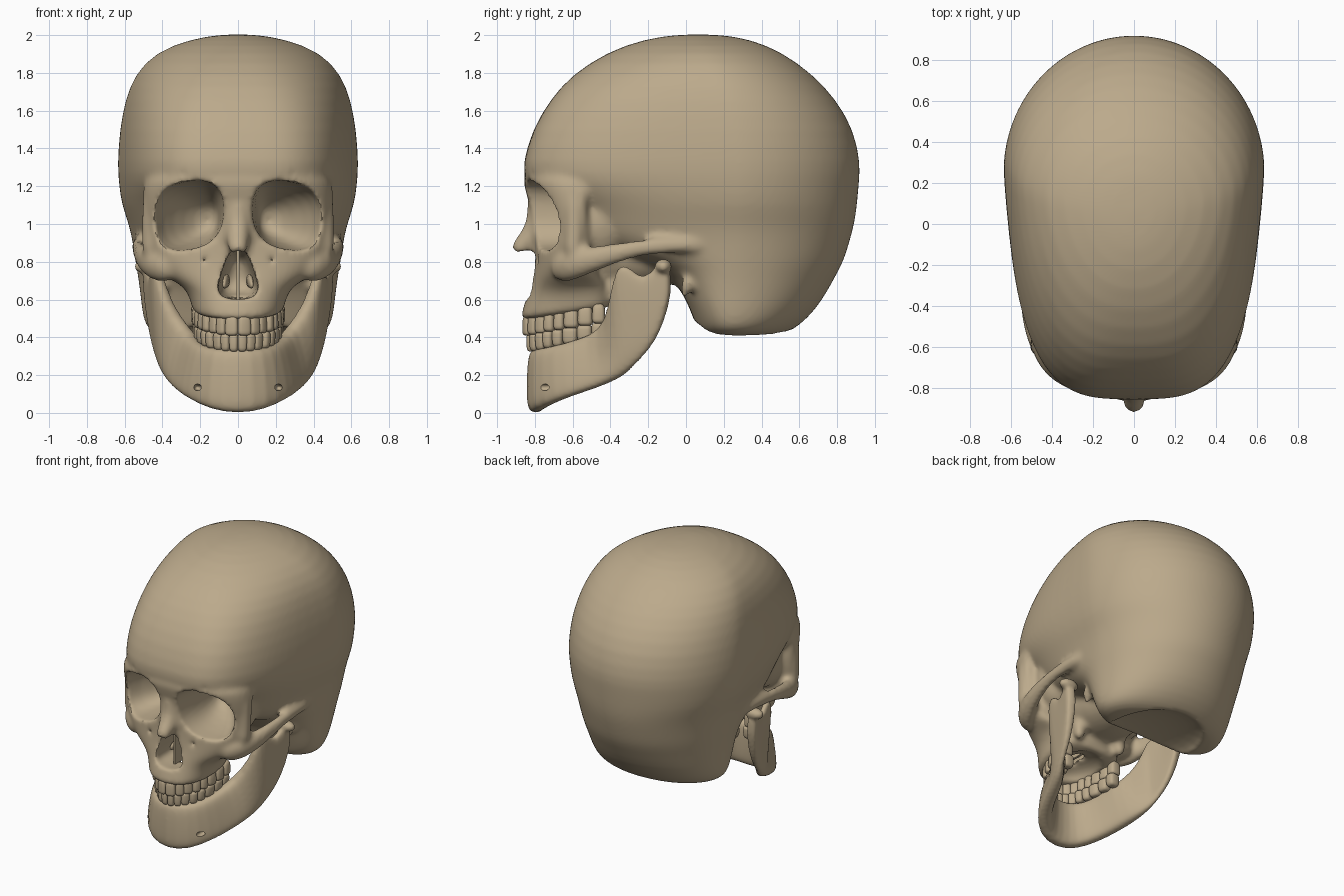
import bpy, bmesh, math
from mathutils import Vector, Matrix

if "Cube" in bpy.data.objects:
    bpy.data.objects.remove(bpy.data.objects["Cube"])

bone = bpy.data.materials.new("bone")
bone.diffuse_color = (0.50, 0.40, 0.26, 1)
bone.use_nodes = True
bone.node_tree.nodes["Principled BSDF"].inputs["Base Color"].default_value = bone.diffuse_color


def finish(name, bm, subdiv=0):
    bmesh.ops.recalc_face_normals(bm, faces=bm.faces)
    me = bpy.data.meshes.new(name)
    bm.to_mesh(me)
    bm.free()
    me.materials.append(bone)
    ob = bpy.data.objects.new(name, me)
    bpy.context.collection.objects.link(ob)
    if subdiv:
        ob.modifiers.new("sub", 'SUBSURF').levels = subdiv
        apply_all(ob)
    return ob


def select(obs):
    bpy.ops.object.select_all(action='DESELECT')
    for o in obs:
        o.select_set(True)
    bpy.context.view_layer.objects.active = obs[0]


def apply_all(ob):
    select([ob])
    for m in list(ob.modifiers):
        bpy.ops.object.modifier_apply(modifier=m.name)


def loft(name, rings, subdiv=1):
    bm = bmesh.new()
    vs = [[bm.verts.new(p) for p in r] for r in rings]
    n = len(vs[0])
    for a, b in zip(vs, vs[1:]):
        for i in range(n):
            bm.faces.new((a[i], a[(i + 1) % n], b[(i + 1) % n], b[i]))
    bm.faces.new(vs[0])
    bm.faces.new(vs[-1])
    return finish(name, bm, subdiv)


def power(v, n):
    return math.copysign(abs(v) ** (2 / n), v)


def angles(n):
    return [2 * math.pi * i / n for i in range(n)]


def flat_ring(z, w, yf, yb, yc, n, nb=2.0, tilt=0.0, taper=0.0):
    """Egg shaped horizontal section with separate front and back halves."""
    pts = []
    for a in angles(48):
        s, c = math.sin(a), math.cos(a)
        e = nb if s > 0 else n
        f = power(s, e)
        y = yc + (yb - yc if s > 0 else yc - yf) * f
        pts.append((w * power(c, e) * (1 + taper * min(f, 0)), y, z + tilt * (y + 0.85)))
    return pts


def tube(name, pts, flat=1.0):
    """Bar through (x, y, z, radius) points, optionally flattened sideways."""
    rings = []
    for i, p in enumerate(pts):
        a, b = pts[max(i - 1, 0)], pts[min(i + 1, len(pts) - 1)]
        t = (Vector(b[:3]) - Vector(a[:3])).normalized()
        u = t.cross(Vector((1, 0, 0))).normalized()
        v = t.cross(u) * flat
        rings.append([Vector(p[:3]) + p[3] * (u * math.cos(q) + v * math.sin(q)) for q in angles(10)])
    return loft(name, rings)


def ball(name, c, r):
    bm = bmesh.new()
    bmesh.ops.create_uvsphere(bm, u_segments=24, v_segments=16, radius=1,
                              matrix=Matrix.Translation(c) @ Matrix.Diagonal((*r, 1)))
    return finish(name, bm)


def both(fn, name, pts, *args):
    return [fn(name, [(s * p[0], *p[1:]) for p in pts], *args) for s in (1, -1)]


def balls(name, c, r):
    return [ball(name, (s * c[0], c[1], c[2]), r) for s in (1, -1)]


def fuse(name, obs, voxel, smooth=0):
    select(obs)
    if len(obs) > 1:
        bpy.ops.object.join()
    ob = bpy.context.view_layer.objects.active
    ob.name = name
    m = ob.modifiers.new("fuse", 'REMESH')
    m.mode, m.voxel_size = 'VOXEL', voxel
    if smooth:
        s = ob.modifiers.new("smooth", 'SMOOTH')
        s.factor, s.iterations = 0.5, smooth
    apply_all(ob)
    return ob


def cut(ob, cutter):
    m = ob.modifiers.new("cut", 'BOOLEAN')
    m.operation, m.object, m.solver = 'DIFFERENCE', cutter, 'EXACT'
    apply_all(ob)
    bpy.data.objects.remove(cutter)


# Cranium: z, half width, front y, back y, y of widest point, front squareness
cranium = [(2.005, .08, -.03, .16, .06, 2), (1.98, .25, -.22, .34, .07, 2.1), (1.91, .44, -.42, .51, .1, 2.3),
           (1.79, .55, -.605, .675, .15, 2.7), (1.66, .60, -.72, .795, .2, 3.1), (1.5, .63, -.815, .89, .24, 3.4),
           (1.32, .642, -.867, .926, .25, 3.5), (1.22, .635, -.86, .917, .25, 3.4), (1.1, .62, -.66, .907, .25, 3.3),
           (1.0, .58, -.63, .893, .25, 3.2), (.9, .56, -.57, .865, .25, 2.9), (.8, .545, -.25, .835, .25, 2.2),
           (.72, .53, -.07, .79, .25, 2.6), (.6, .515, 0, .725, .25, 2.8), (.5, .505, .04, .645, .25, 2.6),
           (.435, .475, .06, .56, .25, 2.4), (.40, .40, .1, .48, .25, 2.2)]
parts = [loft("cranium", [flat_ring(*r, taper=.15 if r[0] > .85 else .05) for r in cranium])]

# Face block from brow down to the upper gum: z, half width, front y, back y, squareness
face = [(1.29, .46, -.85, -.55, 2.7), (1.23, .505, -.87, -.54, 2.5), (1.1, .505, -.825, -.5, 2.2),
        (.98, .49, -.80, -.48, 2.1), (.88, .48, -.80, -.48, 2.2), (.79, .45, -.80, -.48, 2.4),
        (.71, .38, -.815, -.45, 2.4), (.64, .29, -.835, -.40, 2.3), (.57, .255, -.86, -.385, 2.3),
        (.51, .243, -.874, -.385, 2.3), (.485, .235, -.872, -.39, 2.3)]
parts.append(loft("face", [flat_ring(*r[:4], -.51 if r[0] > 1.2 else -.56, r[4], 3, .15 if r[0] < .66 else 0)
                           for r in face]))
parts += balls("orbit_wall", (.30, -.45, 1.02), (.15, .16, .22))
parts.append(ball("skull_base", (0, -.33, .84), (.27, .42, .2)))
parts.append(tube("nasal_bone", [(0, -.77, 1.16, .08), (0, -.775, 1.04, .07), (0, -.795, .96, .07),
                                 (0, -.855, .89, .06), (0, -.91, .84, .047)]))
parts += both(tube, "cheek_arch", [(.33, -.70, .76, .06), (.41, -.65, .765, .085), (.465, -.57, .795, .085),
                                   (.505, -.45, .825, .065), (.525, -.32, .86, .05), (.53, -.18, .883, .046),
                                   (.53, -.02, .89, .045), (.52, .12, .89, .04)], .72)
parts += both(tube, "temple_bar", [(.455, -.60, .80, .06), (.457, -.59, .95, .055), (.457, -.59, 1.08, .055),
                                   (.45, -.60, 1.2, .05)])
parts += both(tube, "styloid", [(.42, .02, .72, .05), (.41, 0, .65, .03), (.40, -.02, .60, .014)])
parts += both(tube, "pterygoid", [(.17, -.37, .78, .06), (.17, -.37, .66, .05), (.18, -.36, .57, .035)])
skull = fuse("skull", parts, .018)


# Openings: orbits, nose, palate, ear holes and small foramina
def orbit(name, rows):
    rings = []
    for cx, y, cz, rx, rz in rows:
        side = math.copysign(1, cx)
        rings.append([(cx + rx * power(math.cos(a), 2.5), y,
                       cz + rz * power(math.sin(a), 2.5) - .14 * side * rx * power(math.cos(a), 2.5))
                      for a in angles(32)])
    return loft(name, rings)


holes = both(orbit, "orbit", [(.268, -1.0, 1.045, .198, .185), (.268, -.82, 1.045, .198, .185),
                              (.268, -.66, 1.04, .18, .175), (.22, -.5, 1.03, .125, .13), (.16, -.37, 1.02, .05, .06)])
nose = [(0, .868), (.04, .86), (.065, .80), (.09, .73), (.108, .66), (.095, .615), (.04, .605)]
nose += [(0, .60)] + [(-x, z) for x, z in nose[:0:-1]]
holes.append(loft("nose", [[(x * k, y, .72 + (z - .72) * k) for x, z in nose]
                           for y, k in ((-1, 1.03), (-.75, 1.03), (-.6, .95), (-.45, .7))], 1))
holes += both(tube, "fissure", [(.28, -.53, 1.13, .02), (.15, -.40, 1.02, .03), (.19, -.46, .93, .025), (.31, -.6, .89, .02)])
holes.append(ball("palate", (0, -.58, .50), (.165, .2, .095)))
holes.append(ball("base_hollow", (0, .16, .40), (.34, .42, .085)))
holes += balls("ear", (.56, -.02, .78), (.09, .03, .035))
holes += balls("brow_hole", (.29, -.82, 1.27), (.02, .06, .014))
holes += balls("cheek_hole", (.18, -.80, .81), (.02, .06, .018))
cut(skull, fuse("openings", holes, .012))
skull = fuse("skull", [skull], .0135, 7)

# Lower jaw: bottom point, top point, half thickness, from chin to joint
half = [((0, -.805, -.008), (0, -.795, .34), .055), ((.14, -.775, .015), (.11, -.772, .34), .055),
        ((.235, -.67, .065), (.185, -.68, .36), .052), ((.295, -.55, .105), (.22, -.57, .39), .05),
        ((.345, -.42, .15), (.26, -.44, .44), .052), ((.385, -.33, .195), (.365, -.39, .58), .045),
        ((.405, -.29, .235), (.43, -.37, .81), .035), ((.42, -.24, .28), (.445, -.295, .775), .03),
        ((.435, -.19, .34), (.455, -.225, .70), .03), ((.45, -.14, .42), (.47, -.155, .79), .032),
        ((.465, -.10, .54), (.475, -.11, .80), .035), ((.475, -.08, .65), (.48, -.085, .76), .03)]
path = [((-b[0], *b[1:]), (-t[0], *t[1:]), h) for b, t, h in half[:0:-1]] + half
rings = []
for i, (b, t, h) in enumerate(path):
    p, q = path[max(i - 1, 0)], path[min(i + 1, len(path) - 1)]
    d = Vector((q[0][0] + q[1][0] - p[0][0] - p[1][0], q[0][1] + q[1][1] - p[0][1] - p[1][1], 0)).normalized()
    side = Vector((d.y, -d.x, 0))
    rings.append([Vector(b).lerp(Vector(t), .5 + .5 * power(math.cos(a), 3.5)) + side * h * power(math.sin(a), 3.5)
                  for a in angles(16)])
jaw = fuse("jaw", [loft("jaw", rings)] + balls("joint", (.475, -.12, .775), (.075, .045, .04)), .012, 4)
cut(jaw, fuse("jaw_holes", balls("hole", (.215, -.75, .135), (.022, .06, .018)), .006))


# Teeth: rounded blocks spread along an elliptical arch
def teeth(name, rx, ry, z0, height, widths, top):
    bm = bmesh.new()
    steps = [i * math.pi / 2 / 400 for i in range(401)]
    pts = [Vector((rx * math.sin(t), -.43 - ry * math.cos(t))) for t in steps]
    lens = [0]
    for a, b in zip(pts, pts[1:]):
        lens.append(lens[-1] + (b - a).length)
    scale, pos = lens[-1] / sum(widths), 0
    for k, w in enumerate(widths):
        w *= scale
        i = min(range(401), key=lambda j: abs(lens[j] - pos - w / 2))
        pos += w
        d = pts[min(i + 1, 400)] - pts[max(i - 1, 0)]
        depth = .026 if k < 3 else .04
        for s in (1, -1):
            rot = Matrix.Rotation(s * math.atan2(d.y, d.x), 4, 'Z')
            loc = Matrix.Translation((s * pts[i].x, pts[i].y, z0 + .17 * (pts[i].y + .85)))
            new = bmesh.ops.create_uvsphere(bm, u_segments=20, v_segments=12, radius=1)["verts"]
            for v in new:
                r = math.hypot(v.co.x, v.co.y) or 1
                e = power(r, 4)
                taper = 1 + .12 * top * v.co.z
                v.co = Vector((power(v.co.x / r, 3.2) * e * w * .53 * taper,
                               power(v.co.y / r, 3.2) * e * depth * taper, power(v.co.z, 4) * height / 2))
            bmesh.ops.transform(bm, matrix=loc @ rot, verts=new)
    return finish(name, bm)


upper = teeth("upper_teeth", .21, .412, .460, .105, (.066, .054, .058, .055, .055, .075, .075, .065), -1)
lower = teeth("lower_teeth", .20, .39, .365, .092, (.045, .048, .055, .055, .058, .08, .078, .07), 1)

# Nose interior: septum and curled side plates
bm = bmesh.new()
bmesh.ops.create_cube(bm, size=1, matrix=Matrix.Translation((0, -.62, .735)) @ Matrix.Diagonal((.016, .26, .27, 1)))
septum = finish("nasal_septum", bm)
plates = both(tube, "nasal_plate", [(.075, -.70, .67, .02), (.065, -.62, .70, .04), (.055, -.5, .70, .04)], .5)

select([skull, jaw, upper, lower, septum] + plates)
bpy.ops.object.shade_smooth_by_angle(angle=math.radians(40))
